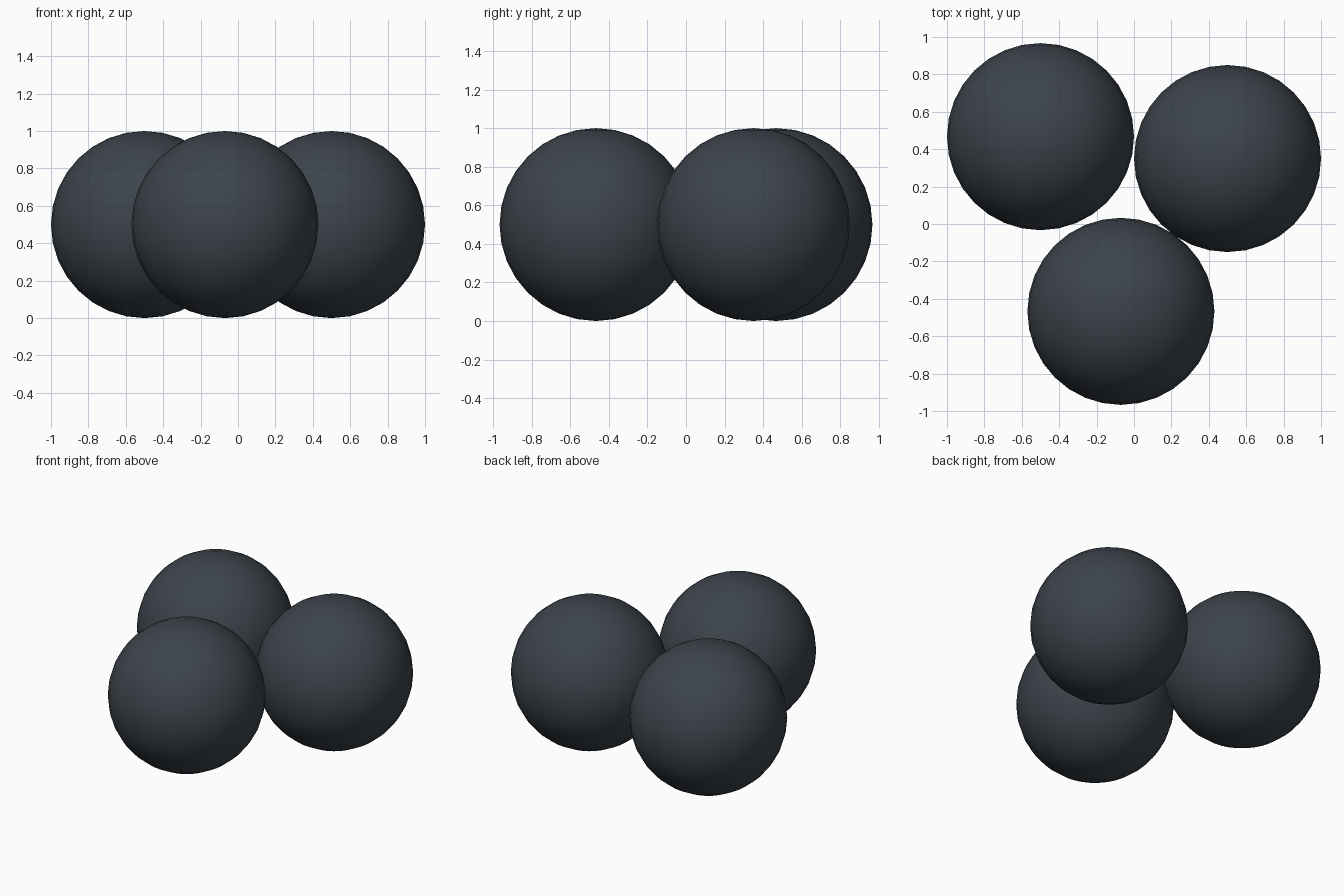
import bpy

# Clear the default cube only
cube = bpy.data.objects.get("Cube")
if cube:
    bpy.data.objects.remove(cube, do_unlink=True)

# Dark slate colour shared by all balls
slate = bpy.data.materials.new("dark_slate")
slate.use_nodes = True
colour = (0.045, 0.057, 0.07, 1.0)
slate.diffuse_color = colour
slate.node_tree.nodes["Principled BSDF"].inputs["Base Color"].default_value = colour

RADIUS = 0.5


def add_ball(name, x, y):
    """Smooth ball resting on the ground."""
    bpy.ops.mesh.primitive_uv_sphere_add(
        segments=32, ring_count=16, radius=RADIUS, location=(x, y, RADIUS))
    ball = bpy.context.object
    ball.name = name
    ball.data.materials.append(slate)
    bpy.ops.object.shade_smooth()


# Three balls in a loose triangle
add_ball("front_ball", -0.07, -0.467)
add_ball("back_right_ball", -0.5, 0.467)
add_ball("back_left_ball", 0.5, 0.35)
